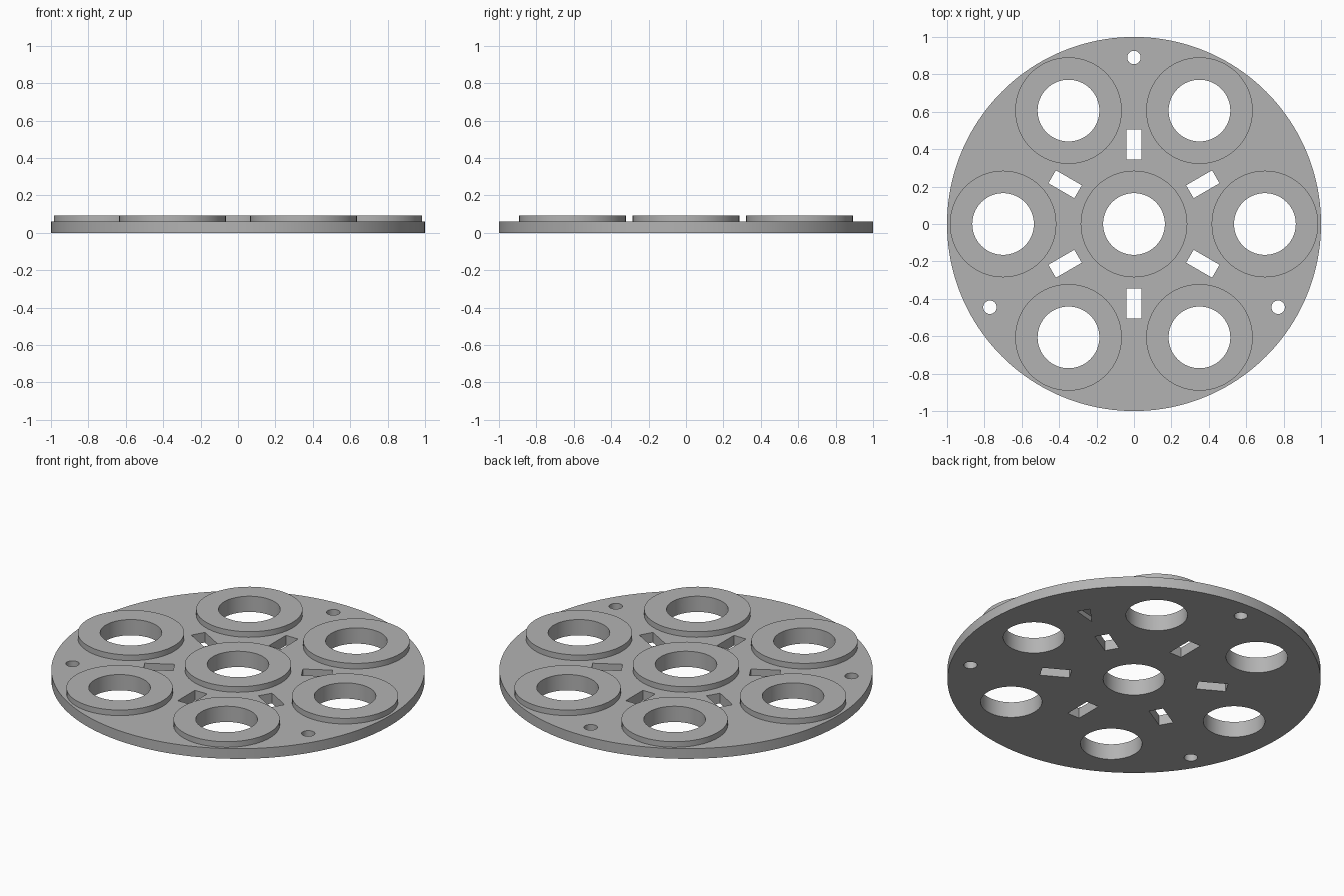
import bpy, bmesh
from math import radians, cos, sin, pi
from mathutils import Matrix, Vector

if "Cube" in bpy.data.objects:
    bpy.data.objects.remove(bpy.data.objects["Cube"])

PLATE_TOP, RIM_TOP = 0.06, 0.093
PLATE_R, RIM_R, BORE_R, PIN_R = 1.0, 0.285, 0.165, 0.036

grey = bpy.data.materials.new("plain grey")
grey.use_nodes = True
grey.diffuse_color = (0.45, 0.45, 0.45, 1)
grey.node_tree.nodes["Principled BSDF"].inputs["Base Color"].default_value = grey.diffuse_color


def polar(r, degrees):
    return Vector((r * cos(radians(degrees)), r * sin(radians(degrees)), 0))


def circle(centre, r, n):
    return [centre + Vector((r * cos(2 * pi * i / n), r * sin(2 * pi * i / n), 0)) for i in range(n)]


def add_prism(bm, outline, z0, z1):
    """Closed upright prism over a flat outline."""
    low = [bm.verts.new((p.x, p.y, z0)) for p in outline]
    high = [bm.verts.new((p.x, p.y, z1)) for p in outline]
    bm.faces.new(low[::-1])
    bm.faces.new(high)
    n = len(outline)
    for i in range(n):
        j = (i + 1) % n
        bm.faces.new((low[i], low[j], high[j], high[i]))


def make_object(name, bm):
    mesh = bpy.data.meshes.new(name)
    bm.to_mesh(mesh)
    bm.free()
    mesh.materials.append(grey)
    obj = bpy.data.objects.new(name, mesh)
    bpy.context.collection.objects.link(obj)
    return obj


def smooth(obj):
    bpy.ops.object.select_all(action='DESELECT')
    obj.select_set(True)
    bpy.context.view_layer.objects.active = obj
    bpy.ops.object.shade_smooth_by_angle(angle=radians(30))


# Round base plate
bm = bmesh.new()
add_prism(bm, circle(Vector(), PLATE_R, 160), 0, PLATE_TOP)
plate = make_object("base_plate", bm)

# Cutter for bores, pin holes, radial slots and the arrow recess underneath
bore_centres = [Vector()] + [polar(0.7, a) for a in range(0, 360, 60)]
cut = bmesh.new()
for c in bore_centres:
    add_prism(cut, circle(c, BORE_R, 64), -0.1, 0.2)
for a in (90, 210, 330):
    add_prism(cut, circle(polar(0.89, a), PIN_R, 32), -0.1, 0.2)
for a in range(30, 360, 60):
    turn = Matrix.Rotation(radians(a), 3, 'Z')
    slot = [(0.345, -0.04), (0.505, -0.04), (0.505, 0.04), (0.345, 0.04)]
    add_prism(cut, [turn @ Vector((x, y, 0)) for x, y in slot], -0.1, 0.2)
turn = Matrix.Rotation(radians(30), 3, 'Z')
arrow = [(0.66, 0), (0.79, -0.037), (0.79, 0.037)]
add_prism(cut, [turn @ Vector((x, y, 0)) for x, y in arrow], -0.1, 0.03)
cutter = make_object("hole_cutter", cut)
cutter.hide_render = True

# Cut the plate, then drop the helper
mod = plate.modifiers.new("holes", 'BOOLEAN')
mod.operation, mod.solver, mod.object = 'DIFFERENCE', 'EXACT', cutter
bpy.context.view_layer.objects.active = plate
plate.select_set(True)
bpy.ops.object.modifier_apply(modifier=mod.name)
bpy.data.objects.remove(cutter)
smooth(plate)

# Raised rims around the bores
for k, c in enumerate(bore_centres):
    bm = bmesh.new()
    profile = [(BORE_R, PLATE_TOP), (BORE_R, RIM_TOP), (RIM_R, RIM_TOP), (RIM_R, PLATE_TOP)]
    loops = []
    for r, z in profile:
        loops.append([bm.verts.new((p.x, p.y, z)) for p in circle(c, r, 64)])
    for a, b in zip(loops, loops[1:]):
        for i in range(64):
            j = (i + 1) % 64
            bm.faces.new((a[i], b[i], b[j], a[j]))
    # Outward is up on the flat top of the rim
    bm.normal_update()
    top = max(bm.faces, key=lambda f: abs(f.normal.z))
    if top.normal.z < 0:
        bmesh.ops.reverse_faces(bm, faces=bm.faces[:])
    smooth(make_object("centre_rim" if k == 0 else f"outer_rim_{k}", bm))
